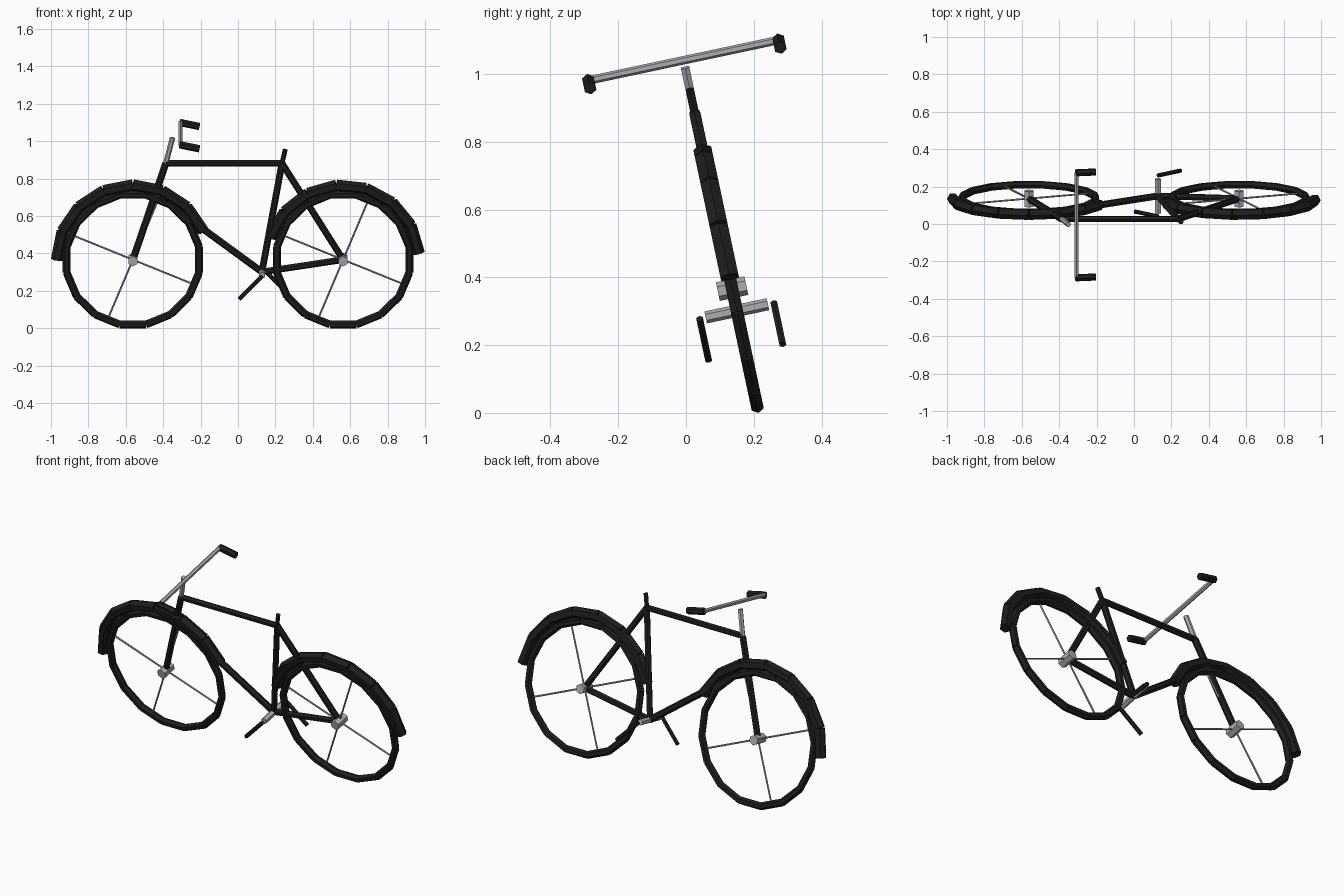
import bpy, math
from mathutils import Vector, Matrix

if "Cube" in bpy.data.objects:
    bpy.data.objects.remove(bpy.data.objects["Cube"])

LEAN = Matrix.Translation((0, 0.214, 0)) @ Matrix.Rotation(math.radians(12), 4, 'X')


def material(name, rgb):
    m = bpy.data.materials.new(name)
    m.diffuse_color = (*rgb, 1)
    m.use_nodes = True
    m.node_tree.nodes["Principled BSDF"].inputs["Base Color"].default_value = m.diffuse_color
    return m


BLACK = material("black", (0.013, 0.013, 0.014))
SILVER = material("silver", (0.41, 0.42, 0.45))


def tubes(name, paths, r, mat, sides=6):
    """One object made of separate capped straight tubes, in leaning bike space."""
    verts, faces = [], []
    for a, b in paths:
        a, b = Vector(a), Vector(b)
        d = (b - a).normalized()
        ref = Vector((0, 1, 0)) if abs(d.y) < 0.9 else Vector((1, 0, 0))
        u = ref.cross(d).normalized()
        v = d.cross(u)
        n = len(verts)
        for p in (a, b):
            for i in range(sides):
                t = 2 * math.pi * i / sides
                verts.append(p + (u * math.cos(t) + v * math.sin(t)) * r)
        for i in range(sides):
            j = (i + 1) % sides
            faces.append((n + i, n + j, n + sides + j, n + sides + i))
        faces.append([n + i for i in reversed(range(sides))])
        faces.append([n + sides + i for i in range(sides)])
    me = bpy.data.meshes.new(name)
    me.from_pydata([tuple(p) for p in verts], [], faces)
    me.transform(LEAN)
    me.materials.append(mat)
    ob = bpy.data.objects.new(name, me)
    bpy.context.collection.objects.link(ob)
    return ob


def around(cx, radius, deg):
    t = math.radians(deg)
    return (cx + radius * math.cos(t), 0, HUB_Z + radius * math.sin(t))


def arc(cx, radius, start, count):
    return [(around(cx, radius, start + 22.5 * i), around(cx, radius, start + 22.5 * (i + 1)))
            for i in range(count)]


HUB_X, HUB_Z = 0.562, 0.375

# wheels, hubs, spokes and mudguards
for side, x, start in (("front", -HUB_X, 22.5), ("rear", HUB_X, 5)):
    tubes(side + "_tyre", arc(x, 0.361, 11.25, 16), 0.021, BLACK)
    tubes(side + "_hub", [((x, -0.043, HUB_Z), (x, 0.043, HUB_Z))], 0.028, SILVER)
    tubes(side + "_spokes", [((x, 0, HUB_Z), around(x, 0.35, -22.5 + 90 * k)) for k in range(4)],
          0.005, SILVER)
    tubes(side + "_mudguard", arc(x, 0.408, start, 7), 0.031, BLACK)

# frame
front, rear = (-HUB_X, 0, HUB_Z), (HUB_X, 0, HUB_Z)
head, seat = (-0.386, 0, 0.902), (0.235, 0, 0.902)
bracket, crown = (0.128, 0, 0.308), (-0.44, 0, 0.732)
tubes("fork", [(front, head)], 0.019, BLACK)
tubes("top_tube", [(head, seat)], 0.017, BLACK)
tubes("down_tube", [(bracket, crown)], 0.019, BLACK)
tubes("seat_tube", [(bracket, seat)], 0.018, BLACK)
tubes("seat_stay", [(seat, rear)], 0.018, BLACK)
tubes("chain_stay", [(bracket, rear)], 0.018, BLACK)
tubes("seat_post", [(seat, (0.253, 0, 0.978))], 0.013, BLACK)

# steering
tubes("stem", [(head, (-0.35, 0, 1.042))], 0.0145, SILVER)
tubes("handlebar", [((-0.307, -0.287, 1.064), (-0.307, 0.287, 1.064))], 0.0125, SILVER)
tubes("grips", [((-0.312, s * 0.287, 1.064), (-0.206, s * 0.287, 1.042)) for s in (-1, 1)],
      0.02, BLACK)

# crank axle and arms
bx, bz = bracket[0], bracket[2]
tubes("crank_axle", [((bx, -0.094, bz), (bx, 0.094, bz))], 0.018, SILVER)
tubes("crank_arms", [((bx, s * 0.112, bz), (bx + s * 0.122, s * 0.112, bz - 0.125))
                     for s in (-1, 1)], 0.0115, BLACK)
